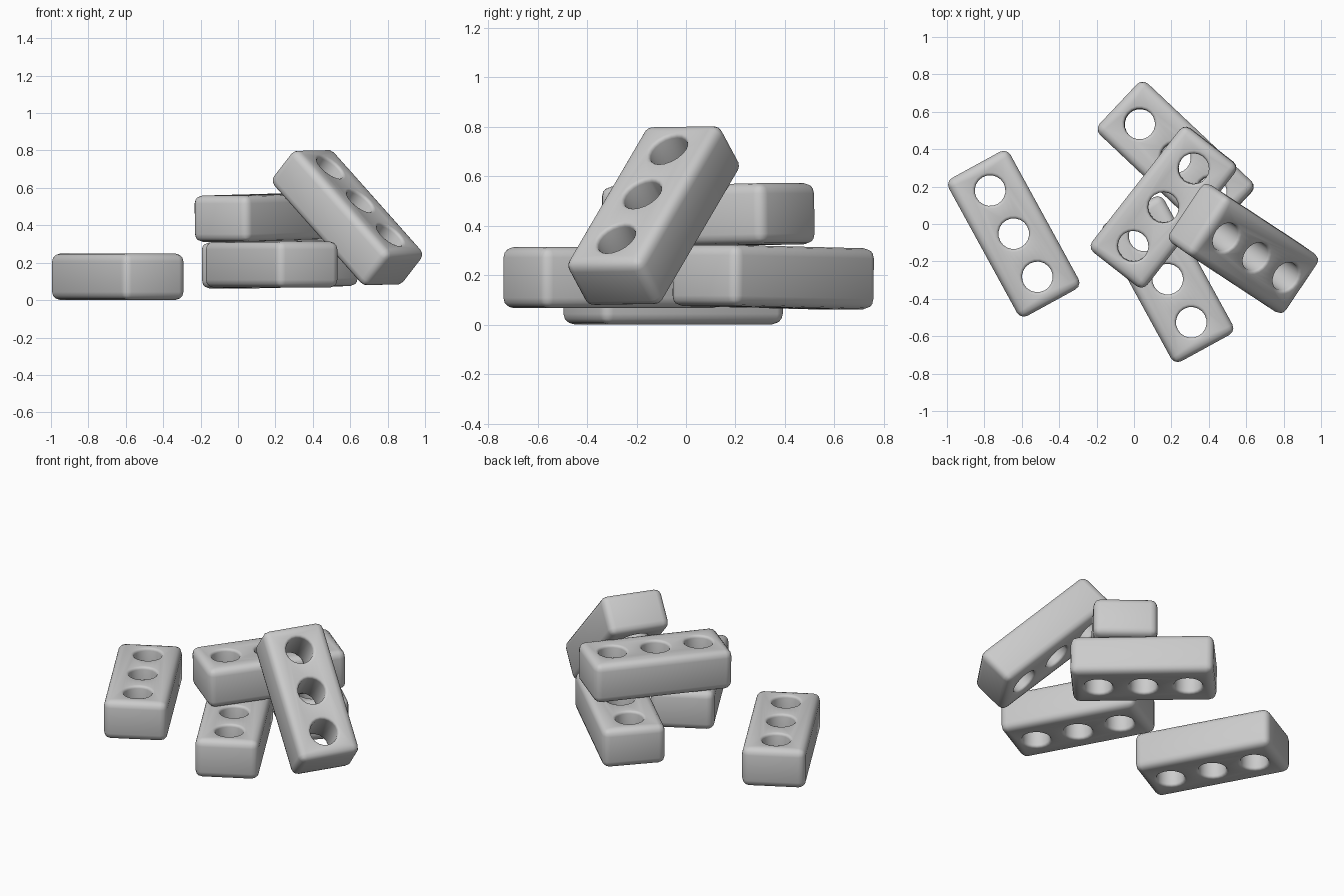
import bpy
from math import radians

if "Cube" in bpy.data.objects:
    bpy.data.objects.remove(bpy.data.objects["Cube"])

L, W, H = 0.84, 0.375, 0.247      # brick size
HOLE_R, PITCH = 0.082, 0.263      # core holes


def box(name):
    bpy.ops.mesh.primitive_cube_add(size=1)
    ob = bpy.context.object
    ob.name = name
    ob.scale = (L, W, H)
    bpy.ops.object.transform_apply(scale=True)
    return ob


def soften(ob, width, angle):
    m = ob.modifiers.new("soften", 'BEVEL')
    m.width = width
    m.segments = 3
    m.limit_method = 'ANGLE'
    m.angle_limit = radians(angle)


# Master brick: rounded block with three cored holes and softened rims
master = box("brick_master")
soften(master, 0.042, 40)
cutters = []
for i in (-1, 0, 1):
    bpy.ops.mesh.primitive_cylinder_add(vertices=20, radius=HOLE_R, depth=1,
                                        location=(i * PITCH, 0, 0))
    cut = bpy.context.object
    cut.name = "hole_cutter"
    cut.hide_render = True
    cutters.append(cut)
    m = master.modifiers.new("hole", 'BOOLEAN')
    m.operation = 'DIFFERENCE'
    m.solver = 'EXACT'
    m.object = cut
soften(master, 0.016, 50)

bpy.context.view_layer.update()
dg = bpy.context.evaluated_depsgraph_get()
mesh = bpy.data.meshes.new_from_object(master.evaluated_get(dg))
mesh.name = "brick"
for ob in cutters + [master]:
    bpy.data.objects.remove(ob, do_unlink=True)

# Bricks in the pile: name, centre, rotation in degrees (roll, pitch, yaw)
bricks = [
    ("loose_brick", (-0.643, -0.052, 0.125), (0, 0, -61.3)),
    ("lower_front_brick", (0.18, -0.295, 0.19), (0, 0, -61.3)),
    ("lower_back_brick", (0.223, 0.353, 0.192), (0, -1, -43.3)),
    ("upper_brick", (0.158, 0.09, 0.442), (0, -1, 52)),
    ("leaning_brick", (0.585, -0.131, 0.441), (1, 43.2, -33.3)),
]
for name, loc, rot in bricks:
    ob = bpy.data.objects.new(name, mesh.copy())
    bpy.context.collection.objects.link(ob)
    ob.location = loc
    ob.rotation_euler = [radians(a) for a in rot]
    bpy.ops.object.select_all(action='DESELECT')
    ob.select_set(True)
    bpy.context.view_layer.objects.active = ob
    bpy.ops.object.shade_smooth_by_angle(angle=radians(40))
